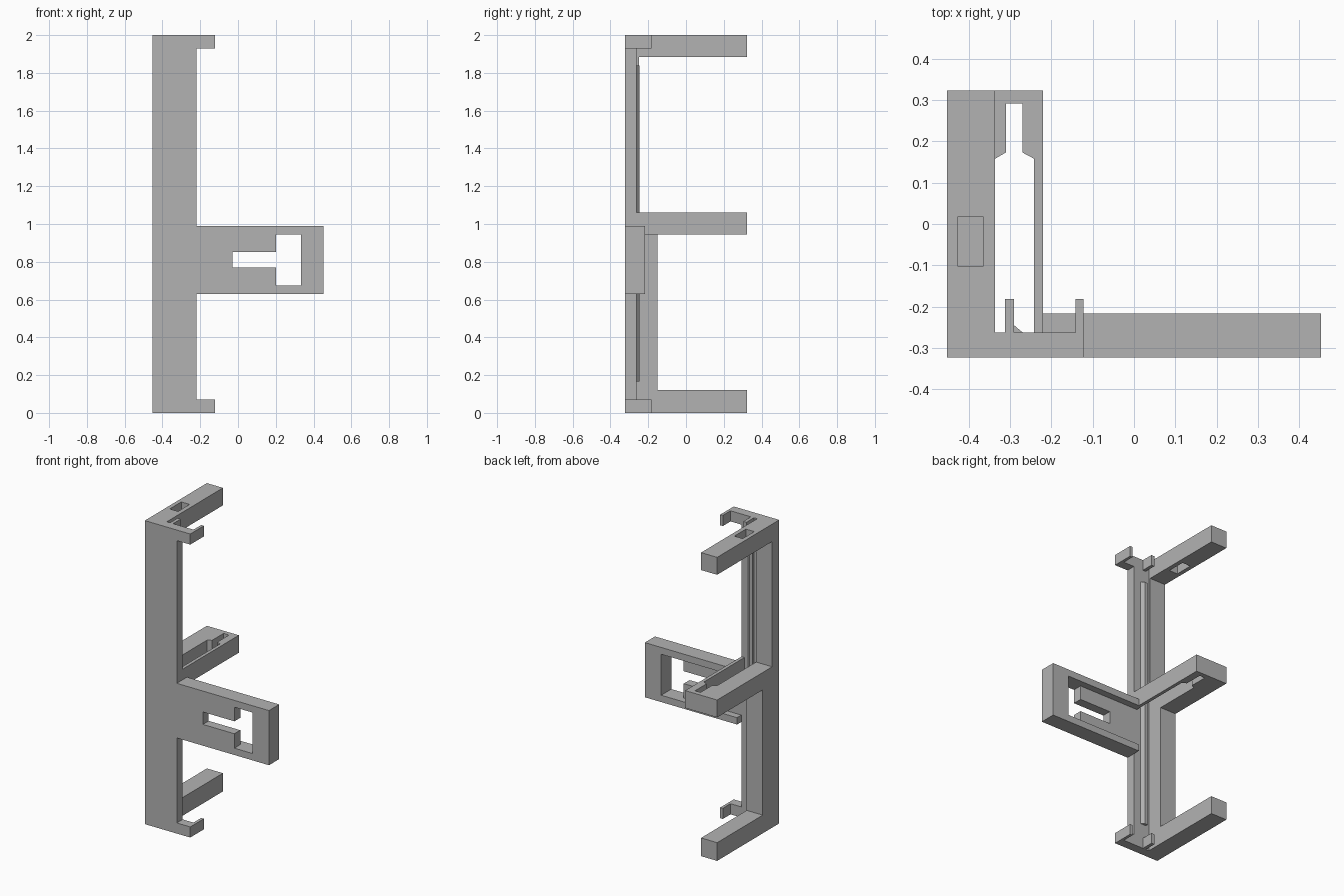
import bpy
import bmesh
from mathutils import Vector

cube = bpy.data.objects.get("Cube")
if cube:
    bpy.data.objects.remove(cube, do_unlink=True)

grey = bpy.data.materials.new("plain grey")
grey.use_nodes = True
grey.diffuse_color = (0.45, 0.45, 0.45, 1)
grey.node_tree.nodes["Principled BSDF"].inputs["Base Color"].default_value = grey.diffuse_color


def prism(name, outline, axis, lo, hi):
    """Extrude a 2D outline along one axis; the outline uses the other two in order."""
    def place(a, b, c):
        return {"x": (c, a, b), "y": (a, c, b), "z": (a, b, c)}[axis]
    bm = bmesh.new()
    face = bm.faces.new([bm.verts.new(place(a, b, lo)) for a, b in outline])
    extruded = bmesh.ops.extrude_face_region(bm, geom=[face])["geom"]
    bmesh.ops.translate(bm, verts=[g for g in extruded if isinstance(g, bmesh.types.BMVert)],
                        vec=Vector(place(0, 0, hi - lo)))
    bmesh.ops.recalc_face_normals(bm, faces=bm.faces)
    mesh = bpy.data.meshes.new(name)
    bm.to_mesh(mesh)
    bm.free()
    mesh.materials.append(grey)
    obj = bpy.data.objects.new(name, mesh)
    bpy.context.collection.objects.link(obj)
    return obj


def rect(a0, a1, b0, b1):
    return [(a0, b0), (a1, b0), (a1, b1), (a0, b1)]


FRONT, PLATE, BACK = -0.323, -0.262, 0.323      # depth levels
OUTER, INNER, EDGE = -0.453, -0.336, -0.22      # width levels of the post

# Tall front plate
prism("front_plate", rect(OUTER, EDGE, FRONT, PLATE), "z", 0, 2)

# Spine with its three rearward arms, one side profile
spine = prism("spine_and_arms", [
    (PLATE, 0), (BACK, 0), (BACK, 0.12), (-0.152, 0.12), (-0.152, 0.945),
    (BACK, 0.945), (BACK, 1.06), (-0.25, 1.06), (-0.25, 1.885),
    (BACK, 1.885), (BACK, 2), (PLATE, 2)], "x", OUTER, INNER)

# Rectangular hole through the top arm
cutter = prism("arm_hole_cutter", rect(-0.426, -0.365, -0.103, 0.018), "z", 1.8, 2.1)
cutter.hide_render = True
cutter.hide_viewport = True
cutter.display_type = "WIRE"
hole = spine.modifiers.new("arm_hole", "BOOLEAN")
hole.operation = "DIFFERENCE"
hole.solver = "EXACT"
hole.object = cutter

# Slotted half of the middle arm
prism("middle_arm_slot", [
    (INNER, BACK), (EDGE, BACK), (EDGE, PLATE), (-0.242, PLATE), (-0.242, 0.158),
    (-0.27, 0.173), (-0.27, 0.292), (-0.31, 0.292), (-0.31, 0.173), (INNER, 0.158)],
    "z", 0.945, 1.06)

# Snap rail with a sloped side
prism("snap_rail", [(-0.312, PLATE), (-0.312, -0.245), (-0.29, -0.245), (-0.27, PLATE)],
      "z", 0.165, 1.84)

# Hooks and prongs at both ends of the plate
for end, lo in (("bottom", 0), ("top", 1.93)):
    prism(end + "_hook", [(EDGE, FRONT), (-0.122, FRONT), (-0.122, -0.182),
                          (-0.141, -0.182), (-0.141, PLATE), (EDGE, PLATE)], "z", lo, lo + 0.07)
    prism(end + "_prong", rect(-0.312, -0.29, PLATE, -0.182), "z", lo, lo + 0.07)

# Side bracket: deep C-shaped rim and a thin notched panel
prism("bracket_rim", [
    (EDGE, 0.63), (0.452, 0.63), (0.452, 0.99), (EDGE, 0.99),
    (EDGE, 0.945), (0.333, 0.945), (0.333, 0.675), (EDGE, 0.675)], "y", FRONT, -0.217)
prism("bracket_panel", [
    (EDGE, 0.675), (0.2, 0.675), (0.2, 0.77), (-0.03, 0.77),
    (-0.03, 0.852), (0.2, 0.852), (0.2, 0.945), (EDGE, 0.945)], "y", FRONT, PLATE)
